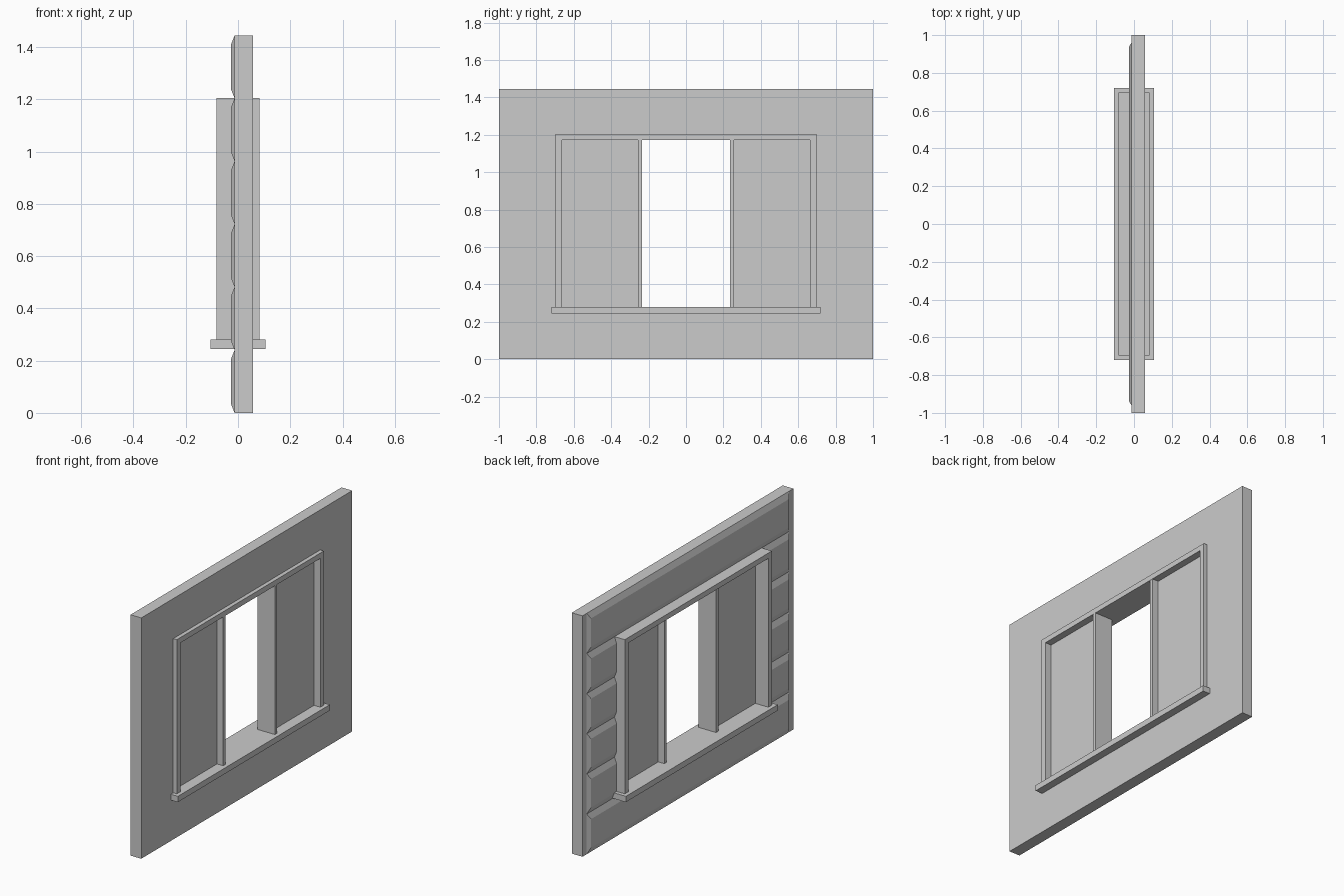
import bpy, bmesh

if "Cube" in bpy.data.objects:
    bpy.data.objects.remove(bpy.data.objects["Cube"])

H = 1.445          # wall height
WALL_BACK = -0.013  # wall face that carries the planks
ROWS = 6


def box(name, x, y, z):
    """Box from (min, max) ranges on each axis."""
    return frustum(name, x, y, z, 0, 0)


def frustum(name, x, y, z, inset_y, inset_z):
    """Box whose low-x face is inset in y and z, giving chamfered edges."""
    bm = bmesh.new()
    bmesh.ops.create_cube(bm, size=1)
    for v in bm.verts:
        low = v.co.x < 0
        sy, sz = (1 if v.co.y > 0 else -1), (1 if v.co.z > 0 else -1)
        v.co = (x[0] if low else x[1],
                y[sy > 0] - (sy * inset_y if low else 0),
                z[sz > 0] - (sz * inset_z if low else 0))
    mesh = bpy.data.meshes.new(name)
    bm.to_mesh(mesh)
    bm.free()
    obj = bpy.data.objects.new(name, mesh)
    bpy.context.collection.objects.link(obj)
    return obj


def cut(obj, cutter):
    mod = obj.modifiers.new("window_opening", 'BOOLEAN')
    mod.operation = 'DIFFERENCE'
    mod.solver = 'EXACT'
    mod.object = cutter


# Hidden cutter, its edges buried inside the frame
opening = box("opening_cutter", (-0.3, 0.3), (-0.68, 0.68), (0.262, 1.19))
opening.hide_render = True
opening.hide_viewport = True

# Wall slab with the window opening
wall = box("wall", (WALL_BACK, 0.058), (-1, 1), (0, H))
cut(wall, opening)

# Chamfered cladding planks on the -x side
step = H / ROWS
for i in range(ROWS):
    plank = frustum(f"plank_{i + 1}", (-0.027, WALL_BACK), (-0.96, 0.96),
                    (i * step, (i + 1) * step), 0.022, 0.035)
    if 0 < i < ROWS - 1:
        cut(plank, opening)

# Window frame head and sill
box("frame_head", (-0.082, 0.082), (-0.664, 0.664), (1.173, 1.205))
box("window_sill", (-0.105, 0.105), (-0.72, 0.72), (0.245, 0.28))

# Mirrored jambs, sliding shutters and shutter edge posts
for side, s in (("left", -1), ("right", 1)):
    def span(a, b):
        return tuple(sorted((s * a, s * b)))
    box(f"frame_jamb_{side}", (-0.082, 0.082), span(0.664, 0.697), (0.28, 1.205))
    box(f"shutter_panel_{side}", (0.005, 0.04), span(0.256, 0.664), (0.28, 1.173))
    box(f"shutter_post_{side}", (-0.036, 0.081), span(0.234, 0.256), (0.28, 1.173))
